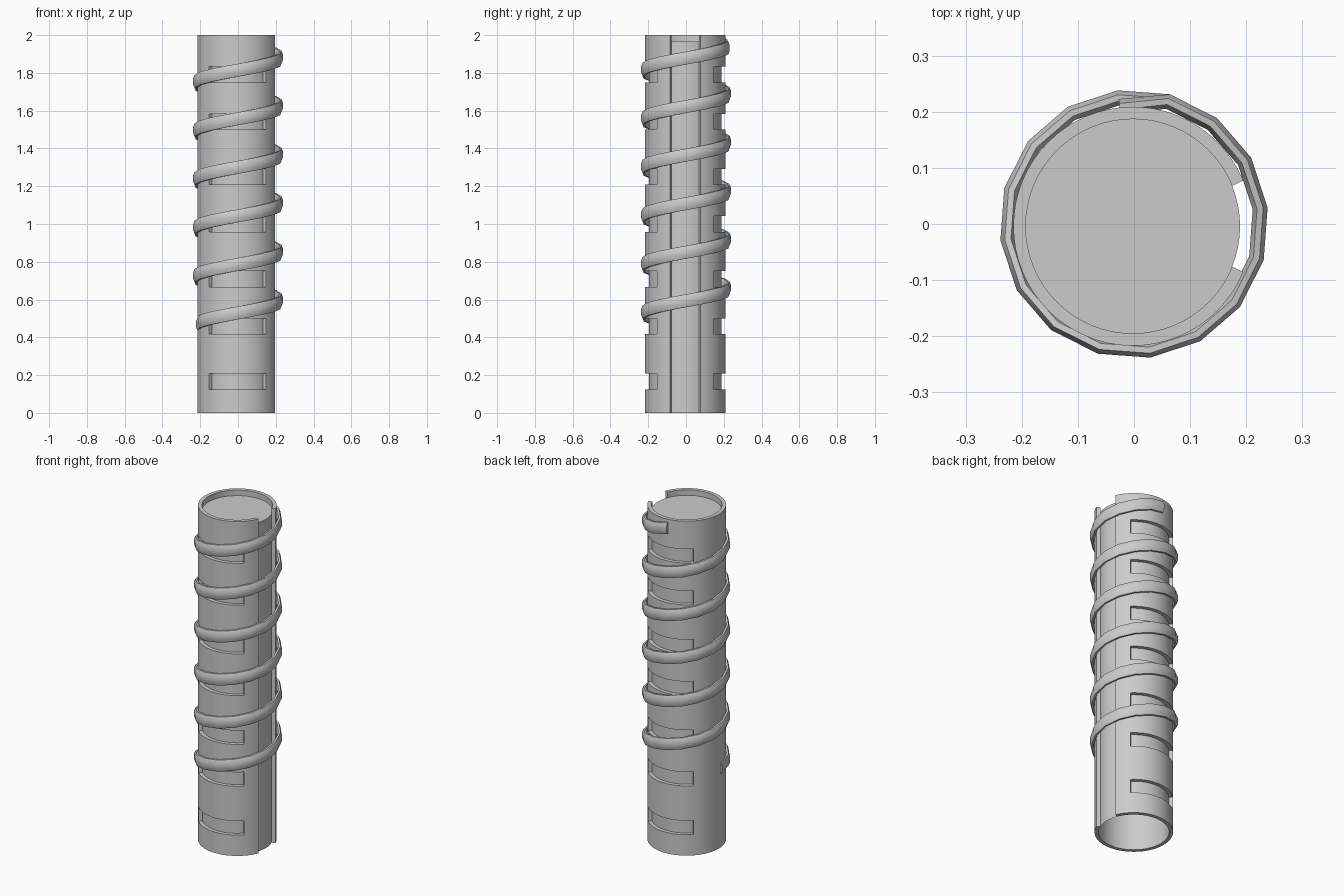
import bpy, bmesh, math

if "Cube" in bpy.data.objects:
    bpy.data.objects.remove(bpy.data.objects["Cube"])

CX, CY = -0.002, -0.004      # tube axis
N = 64                       # sides of the round parts
R_OUT, R_IN = 0.213, 0.191


def finish(bm, name, angle=30, solidify=0):
    bmesh.ops.remove_doubles(bm, verts=bm.verts, dist=1e-5)
    mesh = bpy.data.meshes.new(name)
    bm.to_mesh(mesh)
    bm.free()
    obj = bpy.data.objects.new(name, mesh)
    bpy.context.collection.objects.link(obj)
    bpy.ops.object.select_all(action='DESELECT')
    obj.select_set(True)
    bpy.context.view_layer.objects.active = obj
    if solidify:
        mod = obj.modifiers.new("thickness", 'SOLIDIFY')
        mod.thickness = solidify
        mod.offset = -1
        bpy.ops.object.modifier_apply(modifier=mod.name)
    bpy.ops.object.shade_smooth_by_angle(angle=math.radians(angle))
    return obj


def ring(bm, r, z):
    return [bm.verts.new((CX + r * math.cos(2 * math.pi * i / N),
                          CY + r * math.sin(2 * math.pi * i / N), z)) for i in range(N)]


# Outer sleeve: full-height slot at +x, seven windows on front and back
window_rows = [3, 10, 16, 23, 29, 36, 42]
levels = sorted({0, 48} | {r + d for r in window_rows for d in (0, 2)})
bm = bmesh.new()
rings = [ring(bm, R_OUT, lv / 24) for lv in levels]
for k, lv in enumerate(levels[:-1]):
    for i in range(N):
        a = (i + 0.5) * 360 / N
        in_slot = a < 22.5 or a > 337.5
        in_window = lv in window_rows and abs(math.sin(math.radians(a))) > math.sin(math.pi / 4)
        if not (in_slot or in_window):
            j = (i + 1) % N
            bm.faces.new((rings[k][i], rings[k][j], rings[k + 1][j], rings[k + 1][i]))
loose = [v for v in bm.verts if not v.link_faces]
bmesh.ops.delete(bm, geom=loose, context='VERTS')
finish(bm, "outer_sleeve", solidify=R_OUT - R_IN)

# Inner core: capped on top, open at the bottom
bm = bmesh.new()
low, high = ring(bm, R_IN, 0), ring(bm, R_IN, 1.967)
for i in range(N):
    j = (i + 1) % N
    bm.faces.new((low[i], low[j], high[j], high[i]))
bm.faces.new(high)
finish(bm, "inner_core")

# Spiral band: flattened low-poly tube, ends tucked into the sleeve
STEPS, SIDES, PITCH = 92, 8, 0.257
bm = bmesh.new()
loops = []
for s in range(STEPS + 1):
    a = math.radians(187 + 22.5 * s)
    z = 0.47 + PITCH * s / 16
    rc = 0.211 if s in (0, STEPS) else 0.2265
    loop = []
    for k in range(SIDES):
        t = 2 * math.pi * (k + 0.5) / SIDES
        r = rc + 0.0145 * math.cos(t)
        loop.append(bm.verts.new((r * math.cos(a), r * math.sin(a), z + 0.037 * math.sin(t))))
    loops.append(loop)
for p, q in zip(loops, loops[1:]):
    for k in range(SIDES):
        m = (k + 1) % SIDES
        bm.faces.new((p[k], p[m], q[m], q[k]))
bm.faces.new(loops[0])
bm.faces.new(loops[-1])
bmesh.ops.recalc_face_normals(bm, faces=bm.faces)
finish(bm, "spiral_band", angle=40)
